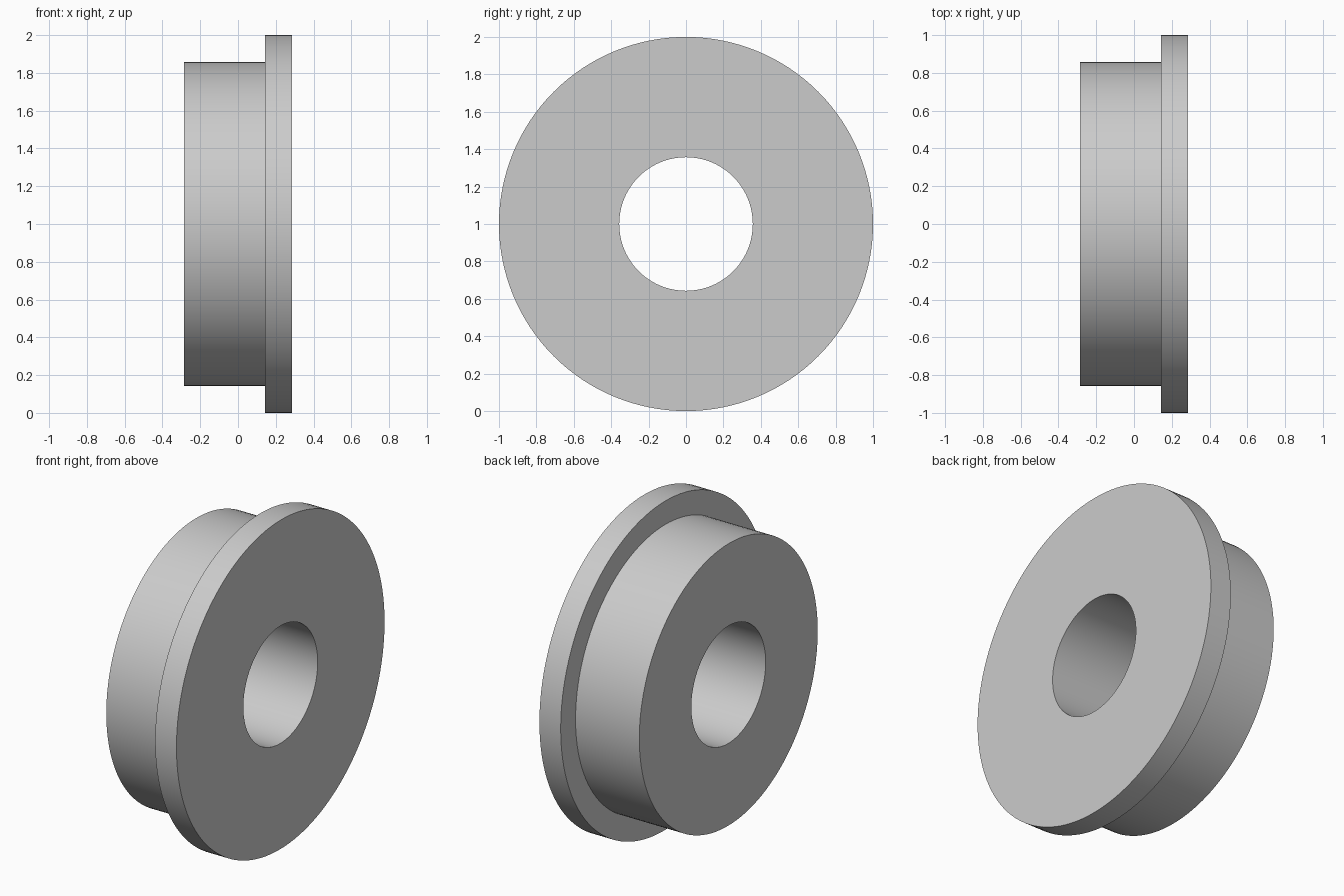
import bpy
import bmesh
from math import cos, sin, tau, radians

cube = bpy.data.objects.get("Cube")
if cube:
    bpy.data.objects.remove(cube, do_unlink=True)

# Plain grey finish
grey = bpy.data.materials.new("light_grey")
grey.use_nodes = True
colour = (0.6, 0.6, 0.6, 1)
grey.diffuse_color = colour
grey.node_tree.nodes["Principled BSDF"].inputs["Base Color"].default_value = colour

# Closed cross-section of the bushing: (x along the axis, radius)
HALF, BORE, BODY, FLANGE, STEP = 0.286, 0.357, 0.857, 1.0, 0.143
profile = [(-HALF, BORE), (-HALF, BODY), (STEP, BODY),
           (STEP, FLANGE), (HALF, FLANGE), (HALF, BORE)]
SEGMENTS = 128

# Turn the cross-section around the x axis
bm = bmesh.new()
rings = []
for i in range(SEGMENTS):
    a = tau * i / SEGMENTS
    rings.append([bm.verts.new((x, r * cos(a), 1 + r * sin(a))) for x, r in profile])
for i, ring in enumerate(rings):
    following = rings[(i + 1) % SEGMENTS]
    for j in range(len(profile)):
        k = (j + 1) % len(profile)
        bm.faces.new((ring[j], ring[k], following[k], following[j]))
bmesh.ops.recalc_face_normals(bm, faces=bm.faces)

mesh = bpy.data.meshes.new("flanged_bushing")
bm.to_mesh(mesh)
bm.free()
mesh.materials.append(grey)
bushing = bpy.data.objects.new("flanged_bushing", mesh)
bpy.context.collection.objects.link(bushing)

# Smooth round walls, crisp rims
bpy.ops.object.select_all(action="DESELECT")
bushing.select_set(True)
bpy.context.view_layer.objects.active = bushing
bpy.ops.object.shade_smooth_by_angle(angle=radians(30))
